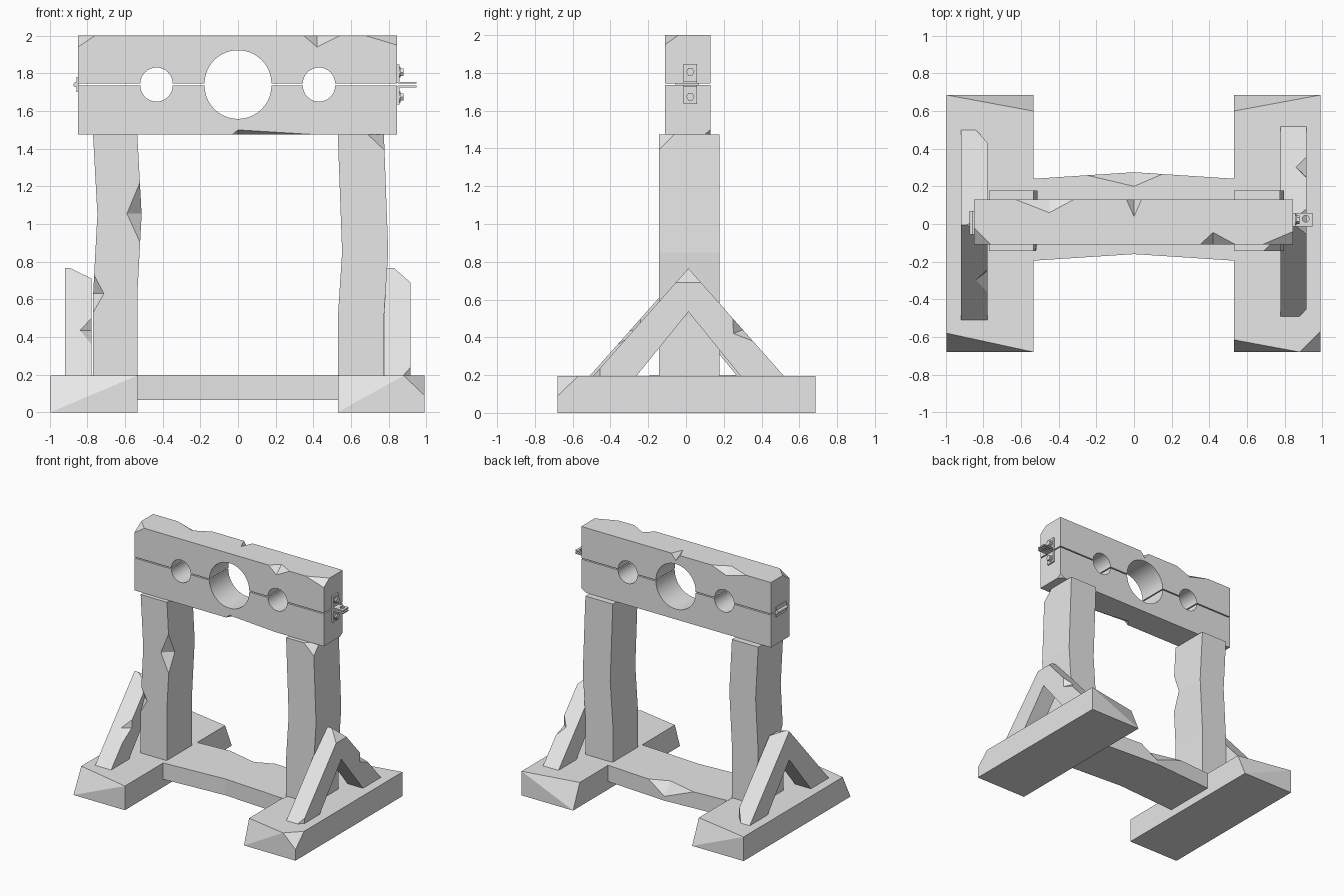
import bpy, bmesh, math
from mathutils import Vector

if "Cube" in bpy.data.objects:
    bpy.data.objects.remove(bpy.data.objects["Cube"])

GREY = (0.8, 0.8, 0.8, 1)
grey = bpy.data.materials.new("plain_grey")
grey.use_nodes = True
grey.diffuse_color = GREY
grey.node_tree.nodes["Principled BSDF"].inputs["Base Color"].default_value = GREY


def finish(name, bm):
    bmesh.ops.recalc_face_normals(bm, faces=bm.faces)
    mesh = bpy.data.meshes.new(name)
    bm.to_mesh(mesh)
    bm.free()
    mesh.materials.append(grey)
    obj = bpy.data.objects.new(name, mesh)
    bpy.context.collection.objects.link(obj)
    return obj


def extrude(name, outline, axis, lo, hi):
    """Extrude a closed 2D outline along one axis; the outline uses the other two in order."""
    bm = bmesh.new()
    rings = []
    for d in (lo, hi):
        ring = []
        for p in outline:
            co = list(p)
            co.insert(axis, d)
            ring.append(bm.verts.new(co))
        rings.append(ring)
        bm.faces.new(ring)
    n = len(outline)
    for i in range(n):
        j = (i + 1) % n
        bm.faces.new((rings[0][i], rings[0][j], rings[1][j], rings[1][i]))
    return finish(name, bm)


def box(name, x, y, z):
    return extrude(name, [(x[0], y[0]), (x[1], y[0]), (x[1], y[1]), (x[0], y[1])], 2, *z)


def chip(obj, a, b, c):
    """Slice off the side of plane abc facing away from the part's middle."""
    a, b, c = Vector(a), Vector(b), Vector(c)
    normal = (b - a).cross(c - a).normalized()
    bm = bmesh.new()
    bm.from_mesh(obj.data)
    middle = sum((v.co for v in bm.verts), Vector()) / len(bm.verts)
    if normal.dot(middle - a) > 0:
        normal.negate()
    bmesh.ops.bisect_plane(bm, geom=bm.verts[:] + bm.edges[:] + bm.faces[:],
                           plane_co=a, plane_no=normal, clear_outer=True)
    bmesh.ops.holes_fill(bm, edges=[e for e in bm.edges if e.is_boundary])
    bmesh.ops.recalc_face_normals(bm, faces=bm.faces)
    bm.to_mesh(obj.data)
    bm.free()


def cut(obj, cutter):
    mod = obj.modifiers.new("cut", 'BOOLEAN')
    mod.operation = 'DIFFERENCE'
    mod.solver = 'EXACT'
    mod.object = cutter
    bpy.context.view_layer.objects.active = obj
    bpy.ops.object.modifier_apply(modifier=mod.name)
    bpy.data.objects.remove(cutter)


def gouge(obj, a, b, p, q, out):
    """Notch an edge from a to b, reaching p and q on the two faces beside it."""
    outer = (Vector(a) + Vector(b)) / 2 + Vector(out) * 0.1
    bm = bmesh.new()
    for co in (a, b, p, q, outer):
        bm.verts.new(co)
    bmesh.ops.convex_hull(bm, input=bm.verts[:])
    cut(obj, finish("cutter", bm))


def smooth(obj, degrees):
    bpy.ops.object.select_all(action='DESELECT')
    obj.select_set(True)
    bpy.context.view_layer.objects.active = obj
    bpy.ops.object.shade_smooth_by_angle(angle=math.radians(degrees))


# Neck and wrist boards with half holes along the seam
FRONT, BACK, TOP, LOW = -0.11, 0.13, 2.0, 1.475


def board(name, seam, far):
    side = 1 if far > seam else -1
    outline = [(-0.85, far), (-0.85, seam)]
    for cx, r in ((-0.433, 0.086), (0, 0.178), (0.43, 0.086)):
        for i in range(21):
            t = math.pi * (1 - i / 20)
            outline.append((cx + r * math.cos(t), seam + side * r * math.sin(t)))
    outline += [(0.845, seam), (0.845, far)]
    return extrude(name, outline, 1, FRONT, BACK)


upper = board("upper_board", 1.745, TOP)
chip(upper, (-0.85, -0.02, TOP), (-0.76, FRONT, TOP), (-0.85, FRONT, 1.94))
chip(upper, (0.68, FRONT, TOP), (0.845, -0.04, TOP), (0.845, FRONT, 1.95))
gouge(upper, (0.35, FRONT, TOP), (0.54, FRONT, TOP), (0.42, -0.045, TOP),
      (0.42, FRONT, 1.94), (0, -1, 1))
gouge(upper, (-0.63, BACK, TOP), (-0.32, BACK, TOP), (-0.45, 0.06, TOP),
      (-0.45, BACK, 1.95), (0, 1, 1))
gouge(upper, (-0.04, BACK, TOP), (0.04, BACK, TOP), (0, 0.04, TOP),
      (0, BACK, 1.95), (0, 1, 1))
lower = board("lower_board", 1.736, LOW)
gouge(lower, (-0.03, FRONT, LOW), (0.41, FRONT, LOW), (0, -0.06, LOW),
      (0, FRONT, 1.5), (0, -1, -1))
chip(lower, (0.845, 0.1, LOW), (0.8, BACK, LOW), (0.845, BACK, 1.5))
smooth(upper, 12)
smooth(lower, 12)


# Slightly bowed posts
def post(name, x0, x1, bend_z, straight_z):
    heights = ((0.19, 0), (straight_z, 0), (bend_z, 0.023), (1.475, 0))
    outline = [(x0 + d, z) for z, d in heights] + [(x1 + d, z) for z, d in reversed(heights)]
    return extrude(name, outline, 1, -0.143, 0.178)


right_post = post("right_post", -0.77, -0.535, 1.05, 0.62)
gouge(right_post, (-0.519, -0.143, 0.9), (-0.521, -0.143, 1.22), (-0.512, -0.075, 1.055),
      (-0.59, -0.143, 1.055), (1, -1, 0))
gouge(right_post, (-0.77, -0.143, 0.53), (-0.765, -0.143, 0.73), (-0.77, -0.09, 0.63),
      (-0.712, -0.143, 0.63), (-1, -1, 0))
left_post = post("left_post", 0.53, 0.775, 0.85, 0.5)
chip(left_post, (0.69, -0.143, LOW), (0.775, -0.06, LOW), (0.78, -0.143, 1.39))

# Floor sleepers with worn ends
right_foot = box("right_foot", (-0.995, -0.535), (-0.68, 0.685), (0, 0.195))
chip(right_foot, (-0.995, 0.685, 0.195), (-0.535, 0.6, 0.195), (-0.535, 0.685, 0))
chip(right_foot, (-0.535, -0.68, 0.195), (-0.995, -0.58, 0.195), (-0.995, -0.68, 0))
left_foot = box("left_foot", (0.53, 0.99), (-0.68, 0.685), (0, 0.195))
chip(left_foot, (0.99, 0.685, 0.195), (0.53, 0.6, 0.195), (0.53, 0.685, 0))
chip(left_foot, (0.88, -0.68, 0.195), (0.53, -0.615, 0.195), (0.53, -0.68, 0))
chip(left_foot, (0.88, -0.68, 0.195), (0.99, -0.57, 0.195), (0.99, -0.68, 0.09))

# Floor beam swelling toward the middle
beam = extrude("floor_beam", [(-0.54, -0.195), (0, -0.16), (0.54, -0.195),
                              (0.54, 0.24), (0, 0.275), (-0.54, 0.24)], 2, 0.065, 0.197)
gouge(beam, (-0.25, 0.259, 0.197), (0.15, 0.265, 0.197), (0, 0.2, 0.197),
      (0, 0.275, 0.1), (0, 1, 1))


# Angled braces shaped like an inverted V
def brace(name, x0, x1, cy):
    outline = [(cy - 0.51, 0.19), (cy, 0.765), (cy + 0.51, 0.19),
               (cy + 0.28, 0.19), (cy, 0.535), (cy - 0.28, 0.19)]
    return extrude(name, outline, 0, x0, x1)


def slope(cy, z):
    return 0.51 * (0.765 - z) / 0.575


right_brace = brace("right_brace", -0.92, -0.777, -0.005)
chip(right_brace, (-0.86, -0.1, 0.75), (-0.86, 0.1, 0.75), (-0.777, 0, 0.71))
chip(right_brace, (-0.84, 0.5, 0.2), (-0.777, 0.43, 0.2), (-0.777, 0.43, 0.3))
y = [-0.005 - slope(0, z) for z in (0.36, 0.5, 0.435)]
gouge(right_brace, (-0.777, y[0], 0.36), (-0.777, y[1], 0.5), (-0.777, y[2] + 0.05, 0.435),
      (-0.84, y[2], 0.435), (1, -1, 1))
left_brace = brace("left_brace", 0.777, 0.915, 0.013)
chip(left_brace, (0.83, -0.1, 0.765), (0.83, 0.1, 0.765), (0.915, 0, 0.69))
chip(left_brace, (0.88, -0.49, 0.2), (0.915, -0.455, 0.2), (0.915, -0.455, 0.3))
y = [0.013 + slope(0, z) for z in (0.38, 0.5, 0.44)]
gouge(left_brace, (0.915, y[0], 0.38), (0.915, y[1], 0.5), (0.915, y[2] - 0.05, 0.42),
      (0.86, y[2], 0.44), (1, 1, 1))


# Latch brackets: bolted plate, hex bolt and pierced tongue for each board
def disc(cx, cy, r, sides):
    return [(cx + r * math.cos(2 * math.pi * i / sides),
             cy + r * math.sin(2 * math.pi * i / sides)) for i in range(sides)]


LATCH_Y = 0.023
for name, side in (("upper", 1), ("lower", -1)):
    zs = sorted(1.74 + side * d for d in (0.008, 0.106))
    box(name + "_latch_plate", (0.84, 0.858), (LATCH_Y - 0.036, LATCH_Y + 0.036), zs)
    centre = 1.74 + side * 0.066
    extrude(name + "_washer", disc(LATCH_Y, centre, 0.029, 16), 0, 0.855, 0.864)
    extrude(name + "_bolt", disc(LATCH_Y, centre, 0.022, 6), 0, 0.86, 0.878)
    zs = sorted(1.74 + side * d for d in (0.005, 0.015))
    tongue = box(name + "_latch_tongue", (0.85, 0.948), (LATCH_Y - 0.036, LATCH_Y + 0.036), zs)
    cut(tongue, extrude("cutter", disc(0.912, LATCH_Y + 0.005, 0.018, 12), 2, 1.6, 1.9))

# Hinge on the opposite end
box("hinge_leaf", (-0.858, -0.845), (-0.055, 0.07), (1.7, 1.78))
barrel = extrude("hinge_barrel", disc(-0.862, 1.74, 0.013, 12), 1, -0.055, 0.07)
smooth(barrel, 40)
